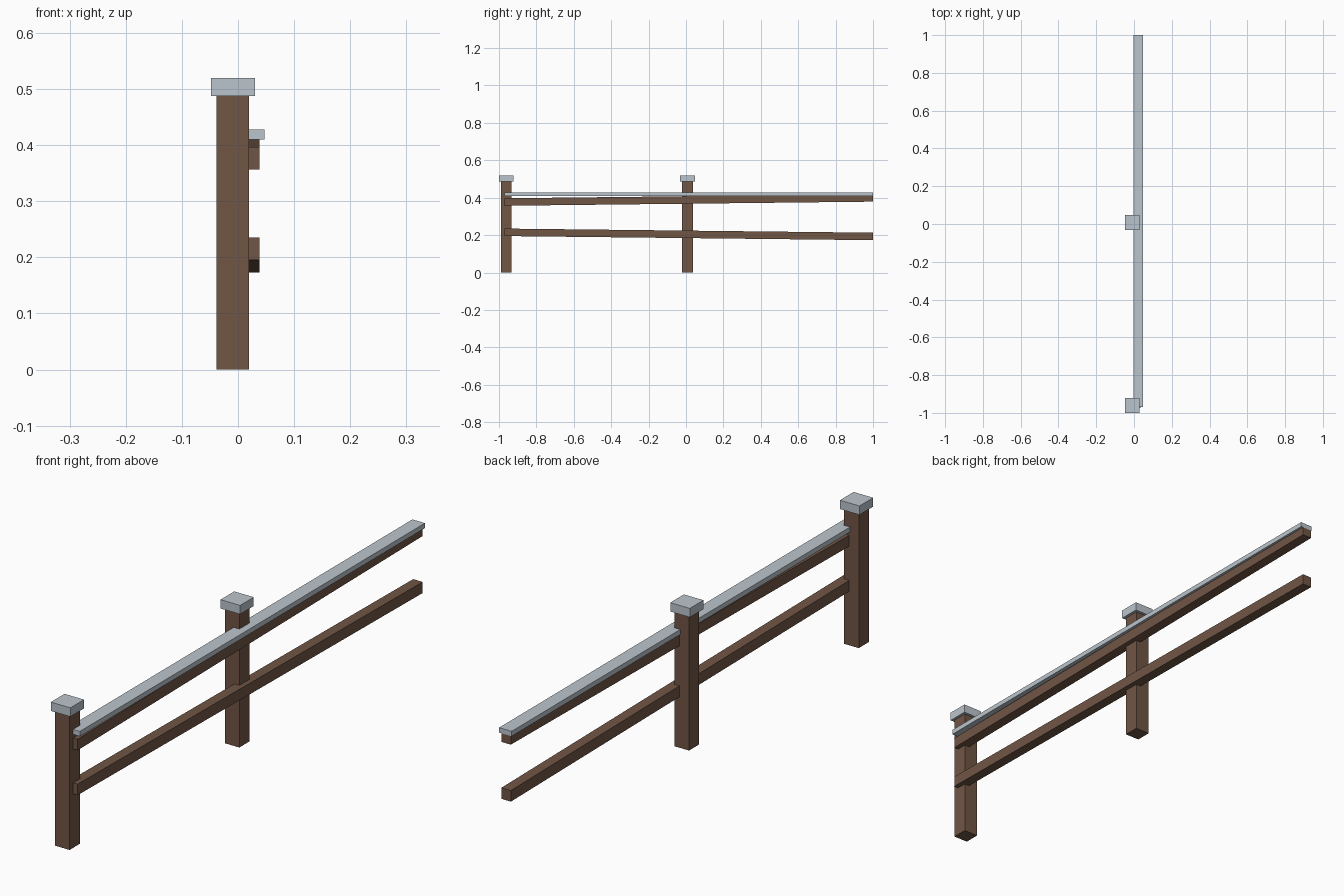
import bpy
from math import atan2
from mathutils import Matrix

cube = bpy.data.objects.get("Cube")
if cube:
    bpy.data.objects.remove(cube, do_unlink=True)


def make_material(name, rgb):
    mat = bpy.data.materials.new(name)
    mat.use_nodes = True
    color = (*rgb, 1.0)
    mat.diffuse_color = color
    bsdf = mat.node_tree.nodes["Principled BSDF"]
    bsdf.inputs["Base Color"].default_value = color
    bsdf.inputs["Roughness"].default_value = 0.9
    return mat


wood = make_material("brown wood", (0.165, 0.092, 0.060))
snow = make_material("pale grey snow", (0.50, 0.56, 0.61))


def box(name, center, size, mat, tilt=0.0):
    """Box with its size baked into the mesh, tilted about the x axis."""
    bpy.ops.mesh.primitive_cube_add(size=1, location=center)
    obj = bpy.context.object
    obj.name = name
    obj.data.transform(Matrix.Diagonal((*size, 1)))
    obj.rotation_euler.x = tilt
    obj.data.materials.append(mat)
    return obj


# Square posts, each with a slab of snow on top
POST_X, POST_W, POST_H = -0.009, 0.058, 0.488
CAP_W, CAP_H = 0.078, 0.032
for label, y in (("front", -0.961), ("middle", 0.008)):
    box(f"{label}_post", (POST_X, y, POST_H / 2), (POST_W, POST_W, POST_H), wood)
    box(f"{label}_post_snow_cap", (POST_X, y, POST_H + CAP_H / 2),
        (CAP_W, CAP_W, CAP_H), snow)

# Slightly crooked rails set into the posts
RAIL_Y, RAIL_LEN, RAIL_H = 0.015, 1.97, 0.04
for label, z, rise in (("upper", 0.388, 0.022), ("lower", 0.204, -0.022)):
    box(f"{label}_rail", (0.019, RAIL_Y, z), (0.038, RAIL_LEN, RAIL_H), wood,
        atan2(rise, RAIL_LEN))

# Level strip of snow lying along the upper rail
box("upper_rail_snow", (0.022, RAIL_Y, 0.419), (0.05, RAIL_LEN, 0.018), snow)
